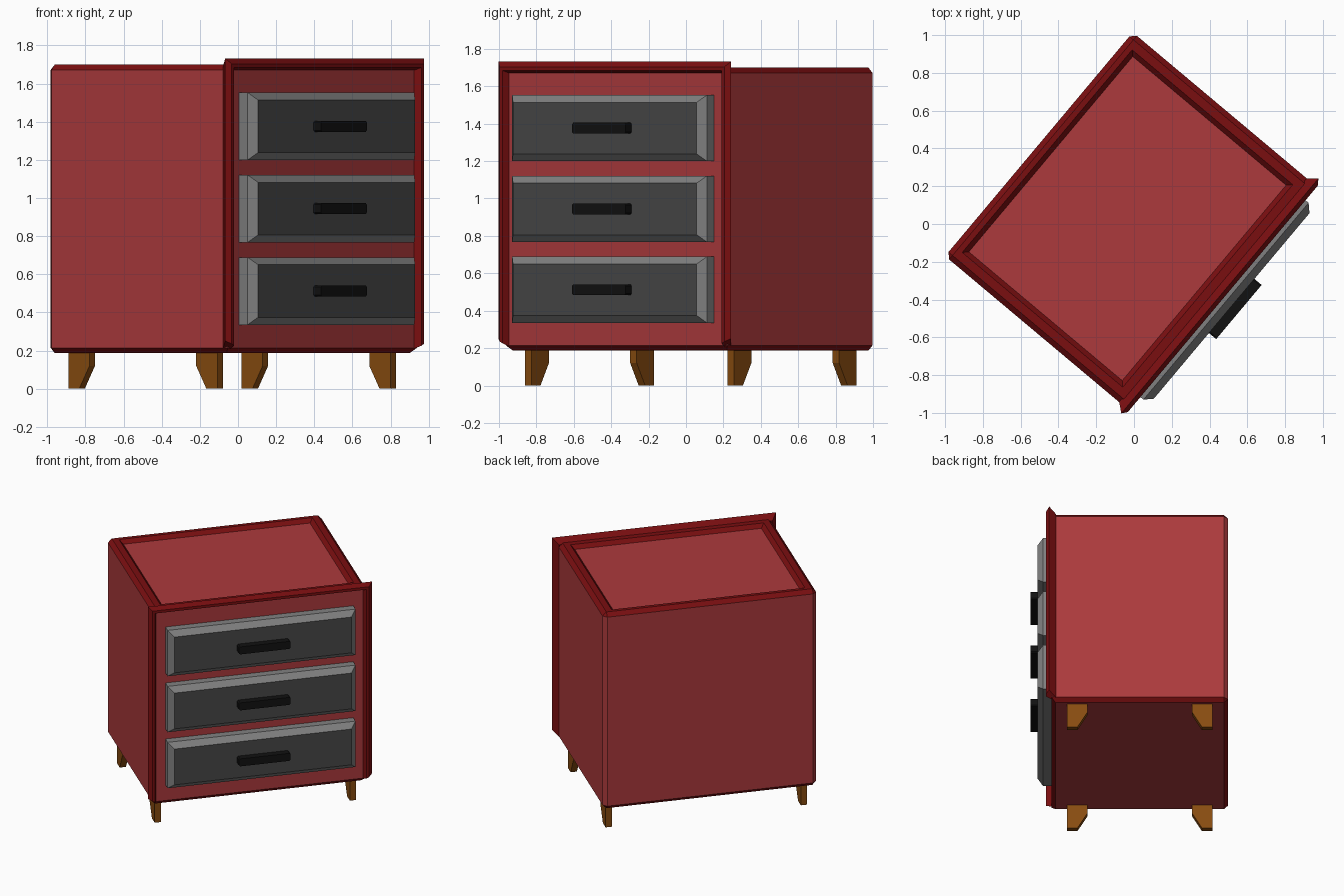
import bpy, bmesh, math

if "Cube" in bpy.data.objects:
    bpy.data.objects.remove(bpy.data.objects["Cube"])

ANGLE = math.radians(50)   # the cabinet stands turned about z


def material(name, rgb):
    lin = [((c / 255 + 0.055) / 1.055) ** 2.4 if c > 10 else c / 255 / 12.92 for c in rgb]
    m = bpy.data.materials.new(name)
    m.diffuse_color = (*lin, 1)
    m.use_nodes = True
    m.node_tree.nodes["Principled BSDF"].inputs["Base Color"].default_value = m.diffuse_color
    return m


RED = material("soft red", (172, 58, 60))
DARK = material("dark red trim", (122, 14, 16))
GREY = material("mid grey", (128, 128, 128))
CHAR = material("charcoal", (72, 72, 72))
BLACK = material("black", (17, 17, 17))
WOOD = material("brown wood", (136, 76, 16))


def finish(name, bm, mats):
    bmesh.ops.recalc_face_normals(bm, faces=bm.faces)
    me = bpy.data.meshes.new(name)
    bm.to_mesh(me)
    bm.free()
    for m in mats:
        me.materials.append(m)
    ob = bpy.data.objects.new(name, me)
    bpy.context.collection.objects.link(ob)
    ob.rotation_euler.z = ANGLE
    return ob


def box(x0, x1, y0, y1, z0, z1):
    bm = bmesh.new()
    bmesh.ops.create_cube(bm, size=1)
    for v in bm.verts:
        v.co.x = x1 if v.co.x > 0 else x0
        v.co.y = y1 if v.co.y > 0 else y0
        v.co.z = z1 if v.co.z > 0 else z0
    return bm


# Cabinet body: chamfered box with a recessed top panel
PANEL = -0.577
bm = box(-0.773, 0.773, PANEL, 0.657, 0.186, 1.70)
edges = [e for e in bm.edges
         if not all(v.co.y < 0 for v in e.verts) or all(v.co.z < 1 for v in e.verts)]
edges = [e for e in edges if abs(e.verts[0].co.z - e.verts[1].co.z) < 0.1 or e.verts[0].co.y > 0]
bmesh.ops.bevel(bm, geom=edges, offset=0.028, segments=1, affect='EDGES')
bm.normal_update()
for f in bm.faces:
    f.material_index = 1 if 0.3 < abs(f.normal.z) < 0.95 else 0
top = max(bm.faces, key=lambda f: f.calc_center_median().z)
top.material_index = 1
for hx, y0, y1, z in ((0.70, -0.51, 0.60, 1.70), (0.675, -0.485, 0.575, 1.672)):
    bmesh.ops.inset_region(bm, faces=[top], thickness=0.02)
    for v in top.verts:
        v.co = (math.copysign(hx, v.co.x), y1 if v.co.y > 0 else y0, z)
top.material_index = 0
finish("cabinet_body", bm, [RED, DARK])

# Raised frame round the front: (half width, depth, height of the lower end)
profile = [(0.772, -0.545, 0.21), (0.811, -0.593, 0.25), (0.784, -0.615, 0.235),
           (0.764, -0.615, 0.225), (0.75, -0.577, 0.21)]
bm = bmesh.new()
rings = []
for side, upper in ((-1, 0), (-1, 1), (1, 1), (1, 0)):
    rings.append([bm.verts.new((side * o, y, o + 0.92 if upper else z)) for o, y, z in profile])
n = len(profile)
for a, b in zip(rings, rings[1:]):
    for i in range(n):
        j = (i + 1) % n
        bm.faces.new((a[i], a[j], b[j], b[i]))
bm.faces.new(rings[0])
bm.faces.new(rings[-1])
finish("front_frame", bm, [DARK])

# Three drawers with a chamfered face and a bar handle
for k in range(3):
    zc = 0.512 + 0.432 * k
    bm = box(-0.68, 0.68, -0.675, PANEL + 0.01, zc - 0.177, zc + 0.177)
    front = [f for f in bm.faces if f.calc_center_median().y < -0.67][0]
    bmesh.ops.bevel(bm, geom=list(front.edges), offset=0.039, segments=1, affect='EDGES')
    for f in bm.faces:
        f.material_index = 1 if f.calc_center_median().y < -0.67 else 0
    finish("drawer_%d" % (k + 1), bm, [GREY, CHAR])

    bm = box(-0.187, 0.187, -0.725, -0.67, zc - 0.029, zc + 0.029)
    bmesh.ops.bevel(bm, geom=[e for e in bm.edges if abs(e.verts[0].co.y - e.verts[1].co.y) > 0.01],
                    offset=0.008, segments=1, affect='EDGES')
    finish("handle_%d" % (k + 1), bm, [BLACK])

# Four legs, tapering on the side toward the middle
leg = [(0.51, 0), (0.51, 0.195), (0.365, 0.195), (0.365, 0.12), (0.435, 0)]
for sx, xn in ((-1, "left"), (1, "right")):
    for sy, yn in ((-1, "front"), (1, "back")):
        bm = bmesh.new()
        a, b = [[bm.verts.new((sx * x, 0.04 + sy * d, z)) for d, z in leg] for x in (0.684, 0.729)]
        bm.faces.new(a)
        bm.faces.new(b)
        for i in range(len(leg)):
            j = (i + 1) % len(leg)
            bm.faces.new((a[i], a[j], b[j], b[i]))
        finish("%s_%s_leg" % (yn, xn), bm, [WOOD])
